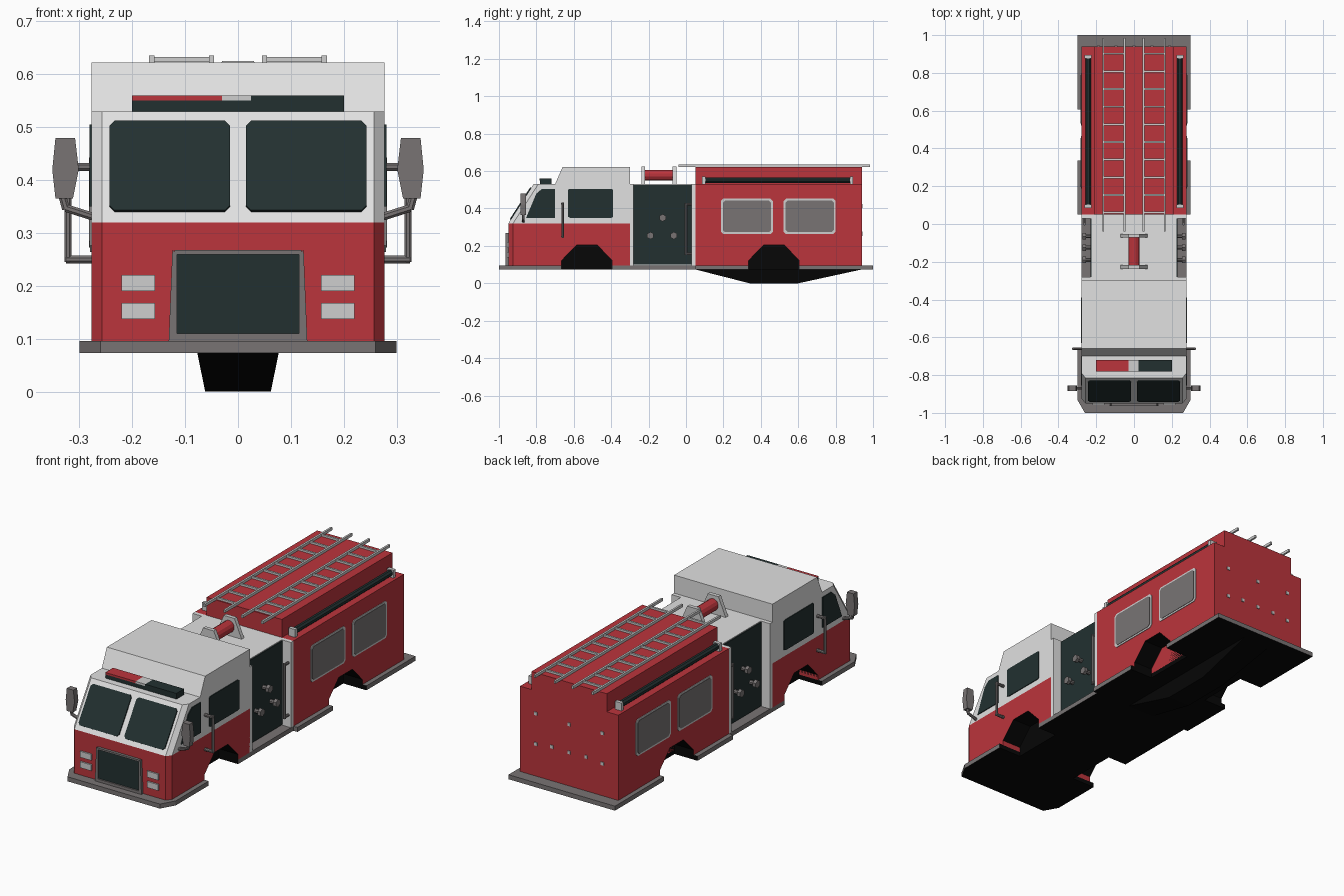
import bpy, bmesh, math
from mathutils import Vector as V

if "Cube" in bpy.data.objects:
    bpy.data.objects.remove(bpy.data.objects["Cube"])


def mat(name, r, g, b):
    m = bpy.data.materials.new(name)
    m.diffuse_color = (r, g, b, 1)
    m.use_nodes = True
    m.node_tree.nodes["Principled BSDF"].inputs["Base Color"].default_value = m.diffuse_color
    return m


RED = mat("red paint", .5, .035, .045)
WHITE = mat("white paint", .75, .75, .75)
GLASS = mat("dark glass", .016, .03, .03)
GRAY = mat("gray metal", .19, .175, .175)
LIGHT = mat("light metal", .62, .62, .62)
BLACK = mat("black underside", .002, .002, .002)


# ---- helpers: every solid is a pair of matching rings (A, B) ----
def ext(pts, vec):
    a = [V(p) for p in pts]
    return a, [p + V(vec) for p in a]


def box(x0, x1, y0, y1, z0, z1):
    return ext([(x0, y0, z0), (x1, y0, z0), (x1, y1, z0), (x0, y1, z0)], (0, 0, z1 - z0))


def side(prof, x0, x1):
    return ext([(x0, y, z) for y, z in prof], (x1 - x0, 0, 0))


def tube(p, q, r, n=8):
    p, q = V(p), V(q)
    rot = (q - p).to_track_quat('Z', 'Y')
    ring = [rot @ V((r * math.cos(t), r * math.sin(t), 0))
            for t in (2 * math.pi * (i + .5) / n for i in range(n))]
    return [p + c for c in ring], [q + c for c in ring]


def part(name, solids, mats, mirror=False, rule=None):
    mats = mats if isinstance(mats, list) else [mats]
    bm = bmesh.new()
    for a, b in solids:
        for s in ((1, -1) if mirror else (1,)):
            ra = [bm.verts.new((s * p.x, p.y, p.z)) for p in a]
            rb = [bm.verts.new((s * p.x, p.y, p.z)) for p in b]
            bm.faces.new(ra)
            bm.faces.new(rb[::-1])
            for i in range(len(ra)):
                j = (i + 1) % len(ra)
                bm.faces.new((ra[i], rb[i], rb[j], ra[j]))
    bmesh.ops.recalc_face_normals(bm, faces=bm.faces[:])
    bm.normal_update()
    if rule:
        for f in bm.faces:
            f.material_index = rule(f.calc_center_median(), f.normal)
    me = bpy.data.meshes.new(name)
    bm.to_mesh(me)
    bm.free()
    for m in mats:
        me.materials.append(m)
    ob = bpy.data.objects.new(name, me)
    bpy.context.collection.objects.link(ob)
    return ob


W, IN, Z0 = .277, .17, .095


def arch(c):          # wheel arch outline along the bottom edge
    return [(c - .135, Z0), (c - .135, .122), (c - .055, .205),
            (c + .055, .205), (c + .135, .122), (c + .135, Z0)]


def arch_black(c, n):
    near = abs(c.y + .53) < .137 or abs(c.y - .47) < .137
    return int(abs(n.x) < .5 and near and c.z < .206)


# ---- base plate with bumper, steps and wheel notches ----
half = [(.26, -1), (.30, -.93), (.30, -.665), (IN, -.665), (IN, -.395), (W, -.395), (W, .05),
        (.30, .05), (.30, .335), (IN, .335), (IN, .605), (.30, .605), (.30, 1)]
plan = half + [(-x, y) for x, y in half[::-1]]
part("base_plate", [ext([(x, y, .073) for x, y in plan], (0, 0, .023))], [GRAY, BLACK],
     rule=lambda c, n: int(n.z < -.5 or (abs(c.x) < .24 and abs(c.y) < .9 and n.z < .5)))
part("wheel_wells", [box(-IN, IN, c - .136, c + .136, .08, .21) for c in (-.53, .47)], BLACK)
part("axle_housing", [([V((x, y, .074)) for x, y in ((-.077, .05), (.077, .05), (.077, .94), (-.077, .94))],
                       [V((x, y, 0)) for x, y in ((-.062, .34), (.062, .34), (.062, .6), (-.062, .6))])], BLACK)


# ---- cab ----
def ring(f, b, z):
    return [V(p) for p in ((-.257, f, z), (.257, f, z), (W, f + .025, z),
                           (W, b, z), (-W, b, z), (-W, f + .025, z))]


part("cab_front", [(ring(-.95, -.665, Z0), ring(-.95, -.665, .32))], RED)
part("cab_lower_sides", [side([(-.665, .32)] + arch(-.53) + [(-.30, Z0), (-.30, .32)], IN, W)],
     [RED, BLACK], True, arch_black)
part("cab_upper", [(ring(-.95, -.30, .32), ring(-.815, -.30, .53))], WHITE)
part("cab_lower_back", [box(-IN, IN, -.39, -.30, Z0, .32)], RED)
part("cab_raised_roof", [side([(-.70, .53), (-.66, .622), (-.30, .622), (-.30, .53)], -W, W)], WHITE)


# windows
def fy(z):
    return -.95 + .135 * (z - .32) / .21


part("windshield", [ext([(x, fy(z), z) for x, z in
                         ((.015, .35), (.025, .34), (.233, .34), (.243, .35),
                          (.243, .5), (.233, .51), (.025, .51), (.015, .5))], (0, -.005, .003))], GLASS, True)
part("cab_side_windows", [
    side([(-.855, .35), (-.70, .35), (-.70, .505), (-.77, .505), (-.80, .48)], W - .002, W + .004),
    side([(-.63, .355), (-.62, .35), (-.4, .35), (-.39, .355), (-.39, .5), (-.4, .505),
          (-.62, .505), (-.63, .5)], W - .002, W + .004)], GLASS, True)

# grille and headlights
part("grille_frame", [ext([(.131, -.95, Z0), (.115, -.95, Z0), (.115, -.95, .26), (.124, -.95, .268)],
                          (0, -.014, 0)),
                      box(0, .12, -.964, -.95, .259, .268), box(0, .12, -.964, -.95, Z0, .11)], GRAY, True)
part("grille", [box(-.117, .117, -.957, -.95, .108, .26)], GLASS)
part("headlights", [box(.157, .22, -.958, -.95, a, a + .031) for a in (.137, .19)], LIGHT, True)

# roof light bar
part("light_bar", [box(-.2, .2, -.78, -.72, .528, .556)], GLASS)
part("light_bar_red_lens", [box(-.2, -.03, -.782, -.72, .55, .56)], RED)
part("light_bar_white_lens", [box(-.03, .025, -.782, -.72, .55, .56)], LIGHT)
part("light_bar_dark_lens", [box(.025, .2, -.782, -.72, .55, .56)], GLASS)

# mirrors and cab grab handles
part("mirrors", [ext([(x, -.885, z) for x, z in ((.308, .48), (.345, .48), (.351, .42),
                                                (.345, .365), (.312, .365), (.301, .42))], (0, .03, 0)),
                 tube((.332, -.87, .37), (.325, -.87, .345), .008),
                 tube((.325, -.87, .347), (.265, -.87, .328), .008)], GRAY, True)
part("cab_grab_handles", [tube((.321, -.66, .245), (.321, -.66, .432), .007),
                          tube((.27, -.66, .25), (.325, -.66, .25), .008),
                          tube((.27, -.66, .425), (.325, -.66, .425), .008)], GRAY, True)

# ---- pump section ----
part("pump_block", [box(-.225, .225, -.30, .05, Z0, .53)], WHITE)
part("pump_posts", [box(.2, W, .03, .05, Z0, .53), box(.2, W, -.302, -.28, Z0, .53)], WHITE, True)
part("pump_panels", [box(.22, .23, -.28, .03, .1, .526)], GLASS, True)
valves = [(-.19, .255), (-.065, .255), (-.125, .35)]
part("valves", [tube((.225, y, z), (.262, y, z), .011) for y, z in valves] +
     [tube((.255, y, z), (.272, y, z), .02, 6) for y, z in valves], GRAY, True)
part("pump_rails", [tube((.262, 0, .15), (.262, 0, .43), .008),
                    tube((.262, 0, .157), (.262, .035, .157), .007),
                    tube((.262, 0, .423), (.262, .035, .423), .007)], GRAY, True)

# hose reel
part("reel_brackets", [ext([(-.072, y, .528), (.072, y, .528), (.03, y, .625), (-.03, y, .625)],
                           (0, .02, 0)) for y in (-.238, -.072)], LIGHT)
part("hose_reel", [tube((0, -.22, .578), (0, -.07, .578), .03, 12)], RED)

# ---- rear body ----
part("rear_body_sides", [side([(.05, .53), (.05, Z0)] + arch(.47) + [(.94, Z0), (.94, .53)], IN, W)],
     [RED, BLACK], True, arch_black)
part("rear_body_core", [box(-IN, IN, .05, .94, Z0, .53), box(-.212, .212, .05, .94, .52, .622)], RED)


def rounded(y0, y1, z0, z1, c=.012):
    return [(y0 + c, z0), (y1 - c, z0), (y1, z0 + c), (y1, z1 - c),
            (y1 - c, z1), (y0 + c, z1), (y0, z1 - c), (y0, z0 + c)]


bays = (.187, .522)
part("locker_frames", [side(rounded(y, y + .278, .264, .452), W - .002, W + .003) for y in bays], LIGHT, True)
part("locker_shutters", [side(rounded(y + .01, y + .268, .273, .443), W, W + .005) for y in bays], GRAY, True)

# side hoses with end brackets
part("side_hoses", [tube((.243, .09, .552), (.243, .89, .552), .016, 8)], GLASS, True)
part("hose_brackets", [box(.225, .262, y - .009, y + .009, .528, .57) for y in (.095, .885)], LIGHT, True)

# rear lamps
part("rear_lamps", [box(x - .008, x + .008, .938, .944, z - .008, z + .008)
                    for x, z in ((.187, .415), (-.187, .415), (.187, .26), (-.187, .26), (0, .41),
                                 (0, .267), (.096, .27), (-.096, .27))], LIGHT)

# ladders
part("ladder_rails", [box(x - .005, x + .005, -.04, .985, .621, .635) for x in (.05, .163)], LIGHT, True)
part("ladder_rungs", [box(.05, .163, y - .005, y + .005, .623, .633)
                      for y in (.06 + .0935 * i for i in range(10))], LIGHT, True)
